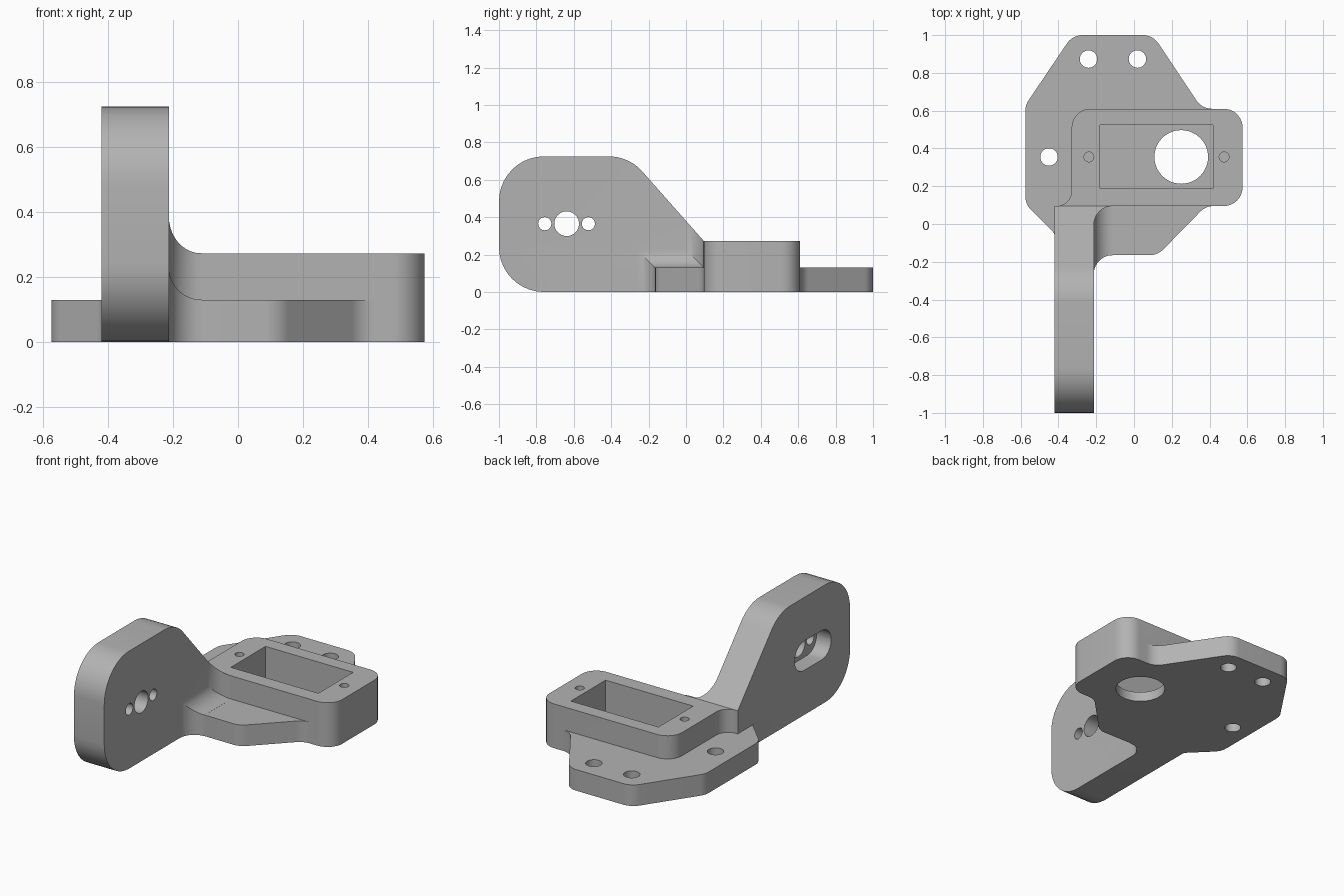
import bpy, bmesh, math
from mathutils import Vector

cube = bpy.data.objects.get("Cube")
if cube:
    bpy.data.objects.remove(cube, do_unlink=True)

grey = bpy.data.materials.new("plain_grey")
grey.use_nodes = True
COLOUR = (0.45, 0.45, 0.45, 1)
grey.diffuse_color = COLOUR
grey.node_tree.nodes["Principled BSDF"].inputs["Base Color"].default_value = COLOUR


def rounded(corners, steps=10):
    """Outline from (u, v, radius) corners, convex or concave."""
    out = []
    for i, (u, v, r) in enumerate(corners):
        p = Vector((u, v))
        if r == 0:
            out.append(p)
            continue
        a = (Vector(corners[i - 1][:2]) - p).normalized()
        b = (Vector(corners[(i + 1) % len(corners)][:2]) - p).normalized()
        half = a.angle(b) / 2
        centre = p + (a + b).normalized() * (r / math.sin(half))
        start = p + a * (r / math.tan(half)) - centre
        end = p + b * (r / math.tan(half)) - centre
        sweep = start.angle(end)
        for k in range(steps + 1):
            t = k / steps
            arc = start * math.sin((1 - t) * sweep) + end * math.sin(t * sweep)
            out.append(centre + arc / math.sin(sweep))
    return out


def circle(u, v, r, n=48):
    return [Vector((u + r * math.cos(math.tau * k / n), v + r * math.sin(math.tau * k / n)))
            for k in range(n)]


def loft(name, slices, axis):
    """Solid through (position, outline) slices along x or z."""
    bm = bmesh.new()
    rings = []
    for w, outline in slices:
        rings.append([bm.verts.new((w, p[0], p[1]) if axis == "x" else (p[0], p[1], w))
                      for p in outline])
    for lower, upper in zip(rings, rings[1:]):
        n = len(lower)
        for i in range(n):
            j = (i + 1) % n
            bm.faces.new((lower[i], lower[j], upper[j], upper[i]))
    bm.faces.new(rings[0][::-1])
    bm.faces.new(rings[-1])
    bmesh.ops.recalc_face_normals(bm, faces=bm.faces)
    mesh = bpy.data.meshes.new(name)
    bm.to_mesh(mesh)
    bm.free()
    mesh.materials.append(grey)
    obj = bpy.data.objects.new(name, mesh)
    bpy.context.collection.objects.link(obj)
    return obj


def prism(name, outline, lo, hi, axis="z"):
    return loft(name, [(lo, outline), (hi, outline)], axis)


def combine(target, other, operation):
    bpy.context.view_layer.objects.active = target
    mod = target.modifiers.new(operation, "BOOLEAN")
    mod.operation = operation
    mod.solver = "EXACT"
    mod.object = other
    bpy.ops.object.modifier_apply(modifier=mod.name)
    bpy.data.objects.remove(other, do_unlink=True)


PLATE_TOP, BOX_TOP, BOX_FRONT = 0.13, 0.273, 0.095
ARM_LEFT, ARM_RIGHT = -0.42, -0.213
R = 0.1

# Upright arm with a sloping back edge
arm = prism("mounting_bracket", rounded([
    (-1, 0, 0.24), (BOX_FRONT, 0, 0), (BOX_FRONT, BOX_TOP, 0),
    (-0.305, 0.725, 0.24), (-1, 0.725, 0.24)]), ARM_LEFT, ARM_RIGHT, "x")

# Flat base plate
plate = prism("base_plate", rounded([
    (-0.575, 0.63, R), (-0.575, 0.105, R), (-0.415, -0.055, 0.07), (-0.415, -0.16, 0),
    (0.125, -0.165, R), (0.38, BOX_FRONT, R), (0.47, BOX_FRONT, 0), (0.47, 0.61, 0),
    (0.36, 0.61, R), (0.1, 1, R), (-0.325, 1, R)]), 0, PLATE_TOP)

# Raised housing
housing = prism("housing", rounded([
    (0.575, BOX_FRONT, R), (0.575, 0.61, R), (-0.33, 0.61, R),
    (-0.33, BOX_FRONT, 0.08), (-0.418, BOX_FRONT, 0), (-0.418, 0.06, 0),
    (-0.25, 0.06, 0), (-0.25, BOX_FRONT, 0)]), 0, BOX_TOP)

# Blends that flare the plate and housing into the arm
SLOPE = (0.725 - BOX_TOP) / (BOX_FRONT + 0.305)
plate_slices, box_slices = [], []
for k in range(-1, 11):
    angle = math.pi / 2 * max(k, 0) / 10
    x = ARM_RIGHT + R * (1 - math.cos(angle)) if k >= 0 else ARM_RIGHT - 0.04
    f = max(R * (1 - math.sin(angle)), 0.0004)
    front, top = -0.165 - f, PLATE_TOP + f
    plate_slices.append((x, [(front, 0), (0.12, 0), (0.12, top), (front, top)]))
    box_slices.append((x, [(BOX_FRONT - f, 0), (0.13, 0), (0.13, BOX_TOP),
                           (BOX_FRONT, BOX_TOP), (BOX_FRONT - f, BOX_TOP + SLOPE * f)]))
plate_blend = loft("plate_blend", plate_slices, "x")
box_blend = loft("housing_blend", box_slices, "x")

for part in (plate, housing, plate_blend, box_blend):
    combine(arm, part, "UNION")

# Housing pocket with the round opening in its floor
cutters = [
    prism("pocket", [(-0.18, 0.187), (0.418, 0.187), (0.418, 0.525), (-0.18, 0.525)], 0.06, 0.5),
    prism("floor_opening", circle(0.25, 0.355, 0.142), -0.1, 0.1)]

# Blind screw holes in the housing and through holes in the plate
for x in (-0.239, 0.477):
    cutters.append(prism("screw_hole", circle(x, 0.355, 0.026), 0.06, 0.5))
for x, y in ((-0.241, 0.873), (0.018, 0.873), (-0.45, 0.355)):
    cutters.append(prism("plate_hole", circle(x, y, 0.046), -0.1, 0.2))

# Arm holes and the slot recessed into its outer face
for y, r in ((-0.755, 0.035), (-0.638, 0.066), (-0.522, 0.035)):
    cutters.append(prism("arm_hole", circle(y, 0.365, r), -0.5, -0.1, "x"))
slot = rounded([(-0.815, 0.275, 0.0899), (-0.46, 0.275, 0.0899),
                (-0.46, 0.455, 0.0899), (-0.815, 0.455, 0.0899)])
cutters.append(prism("arm_slot", slot, -0.5, -0.32, "x"))

for cutter in cutters:
    combine(arm, cutter, "DIFFERENCE")

# Smooth the rounded faces, keep the edges sharp
bpy.ops.object.select_all(action="DESELECT")
arm.select_set(True)
bpy.context.view_layer.objects.active = arm
bpy.ops.object.shade_smooth_by_angle(angle=math.radians(25))
